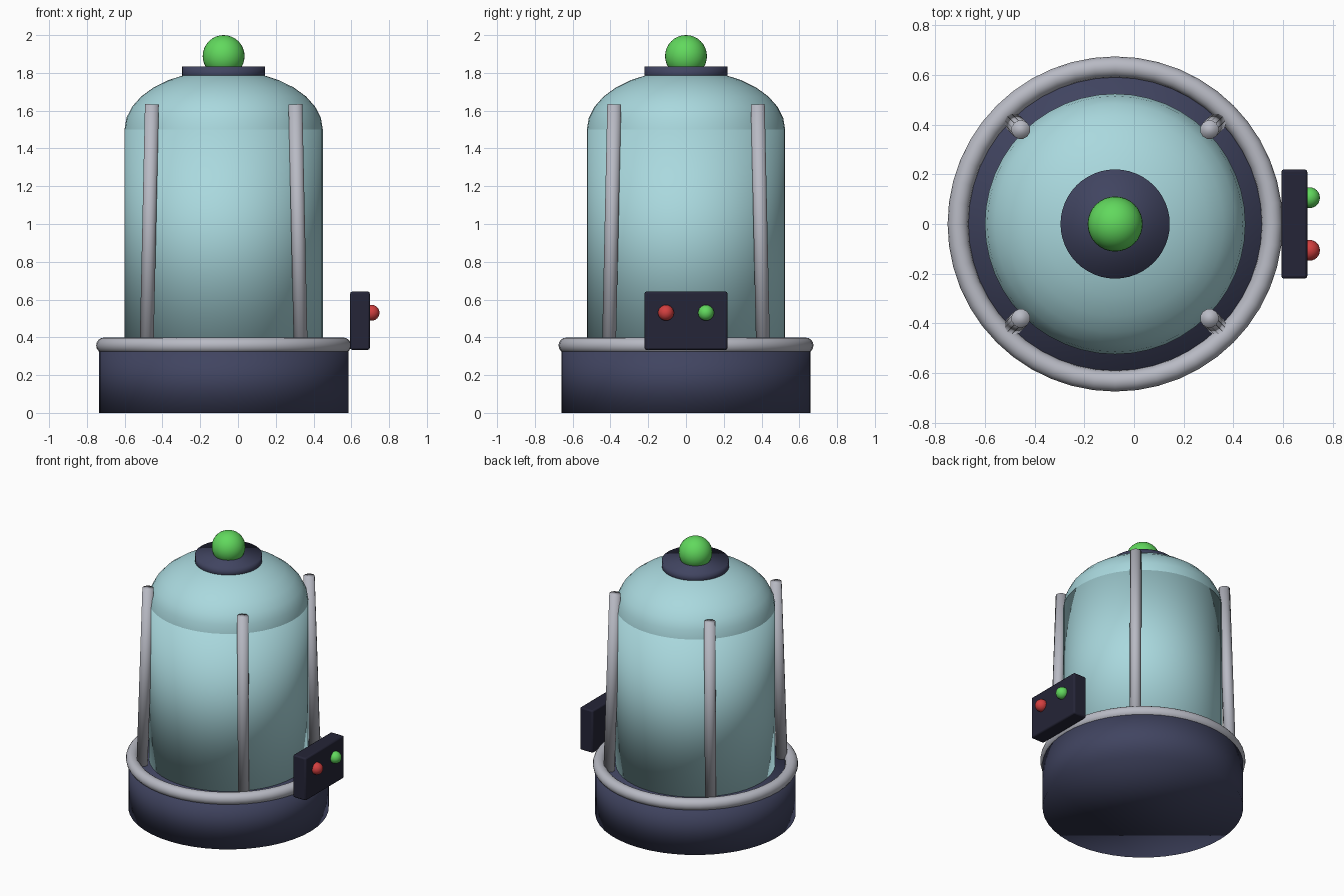
import bpy, bmesh, math
from mathutils import Vector, Matrix

if "Cube" in bpy.data.objects:
    bpy.data.objects.remove(bpy.data.objects["Cube"])

CX = -0.076  # axis of the round body


def material(name, rgb):
    m = bpy.data.materials.new(name)
    m.diffuse_color = (*rgb, 1.0)
    m.use_nodes = True
    m.node_tree.nodes["Principled BSDF"].inputs["Base Color"].default_value = m.diffuse_color
    return m


NAVY = material("navy", (0.052, 0.058, 0.118))
DARK = material("dark_navy", (0.018, 0.018, 0.038))
STEEL = material("steel_grey", (0.48, 0.49, 0.55))
GLASS = material("pale_teal", (0.40, 0.69, 0.73))
GREEN = material("green", (0.12, 0.69, 0.11))
RED = material("red", (0.65, 0.05, 0.05))


def finish(name, mat):
    o = bpy.context.object
    o.name = name
    o.data.name = name
    o.data.materials.append(mat)
    bpy.ops.object.shade_smooth()
    return o


def cylinder(name, a, b, r, mat, sides=48):
    a, b = Vector(a), Vector(b)
    d = b - a
    bpy.ops.mesh.primitive_cylinder_add(vertices=sides, radius=r, depth=d.length,
                                        location=(a + b) / 2,
                                        rotation=d.to_track_quat('Z', 'Y').to_euler())
    return finish(name, mat)


def ball(name, loc, r, mat, seg=32, rings=16):
    bpy.ops.mesh.primitive_uv_sphere_add(segments=seg, ring_count=rings, radius=r, location=loc)
    return finish(name, mat)


# Base drum with a rounded rim ring
cylinder("base", (CX, 0, 0), (CX, 0, 0.357), 0.66, NAVY)
bpy.ops.mesh.primitive_torus_add(major_segments=48, minor_segments=16, major_radius=0.633,
                                 minor_radius=0.042, location=(CX, 0, 0.357))
finish("rim_ring", STEEL)

# Glass tank and its dome (upper half of a flattened sphere)
cylinder("glass_tank", (CX, 0, 0.34), (CX, 0, 1.5), 0.525, GLASS)
dome = ball("glass_dome", (CX, 0, 1.5), 0.525, GLASS, 48, 16)
bm = bmesh.new()
bm.from_mesh(dome.data)
bmesh.ops.delete(bm, geom=[v for v in bm.verts if v.co.z < -0.001], context='VERTS')
bmesh.ops.scale(bm, vec=(1, 1, 0.6), verts=bm.verts)
bm.to_mesh(dome.data)
bm.free()

# Cap collar and top ball
cylinder("top_collar", (CX, 0, 1.76), (CX, 0, 1.835), 0.22, NAVY)
ball("top_ball", (CX, 0, 1.889), 0.111, GREEN)

# Four leaning guard bars
for sx, side in ((-1, "left"), (1, "right")):
    for sy, end in ((-1, "front"), (1, "back")):
        cylinder(f"{end}_{side}_bar", (CX + sx * 0.408, sy * 0.408, 0.34),
                 (CX + sx * 0.380, sy * 0.380, 1.633), 0.038, STEEL, 12)

# Control box with slightly bevelled edges
bpy.ops.mesh.primitive_cube_add(size=1, location=(0.646, 0, 0.488))
box = bpy.context.object
box.data.transform(Matrix.Diagonal((0.104, 0.44, 0.308, 1)))
finish("control_box", DARK)
bev = box.modifiers.new("bevel", 'BEVEL')
bev.width = 0.01
bev.segments = 2
bpy.ops.object.shade_smooth_by_angle(angle=math.radians(30))

# Indicator lights
ball("red_light", (0.707, -0.106, 0.53), 0.042, RED, 24, 12)
ball("green_light", (0.707, 0.106, 0.53), 0.042, GREEN, 24, 12)
